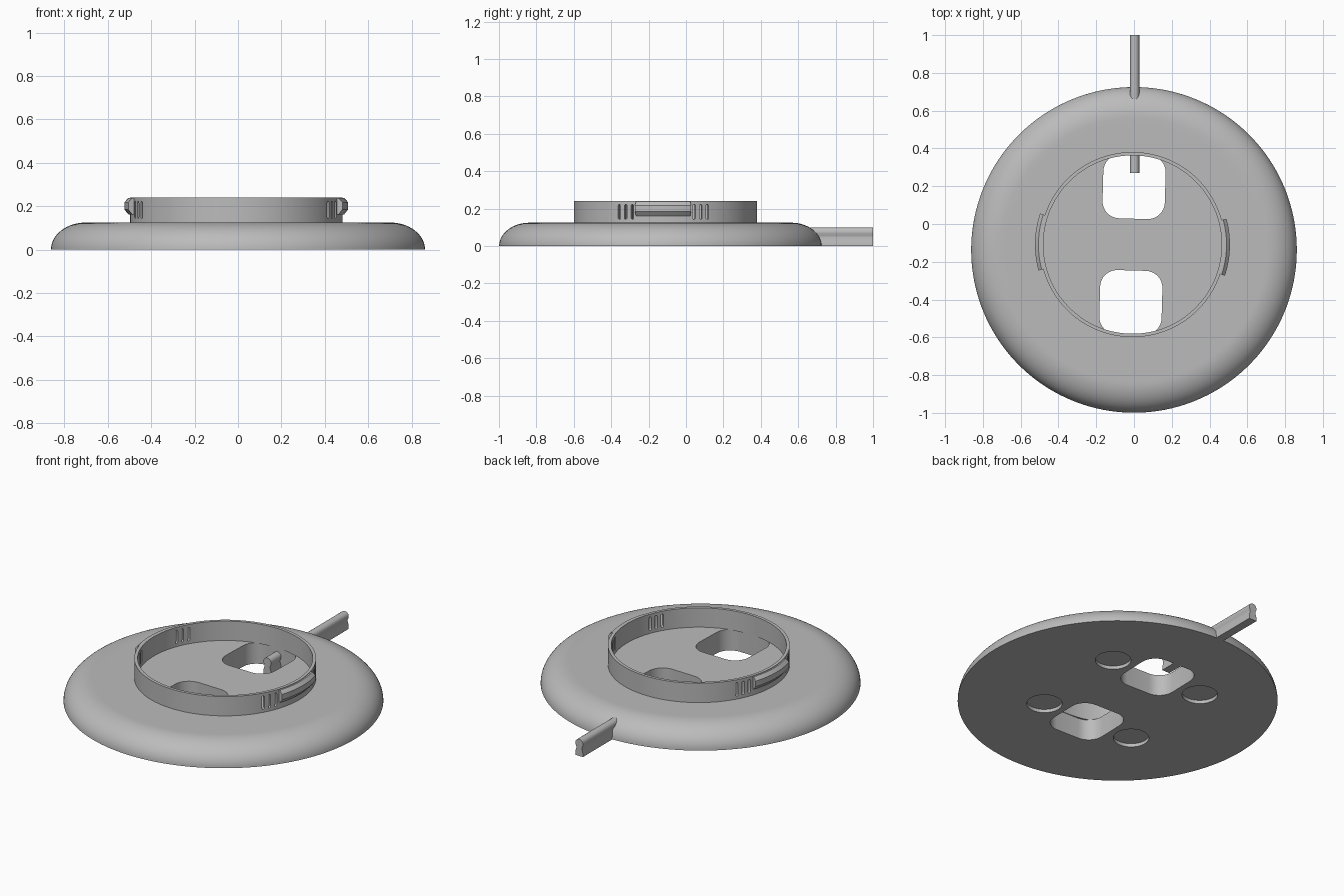
import bpy, bmesh, math
from mathutils import Matrix, Vector

if "Cube" in bpy.data.objects:
    bpy.data.objects.remove(bpy.data.objects["Cube"])

grey = bpy.data.materials.new("plain grey")
grey.diffuse_color = (0.5, 0.5, 0.5, 1)
grey.use_nodes = True
grey.node_tree.nodes["Principled BSDF"].inputs["Base Color"].default_value = grey.diffuse_color

DISC_C = Vector((0, -0.137, 0))
TILT = Matrix.Translation((-0.008, -0.109, 0)) @ Matrix.Rotation(math.radians(-1.6), 4, 'Z')
TOP = 0.125


def finish(bm, name, matrix=Matrix()):
    bmesh.ops.remove_doubles(bm, verts=bm.verts, dist=1e-6)
    bmesh.ops.recalc_face_normals(bm, faces=bm.faces)
    bm.transform(matrix)
    me = bpy.data.meshes.new(name)
    bm.to_mesh(me)
    bm.free()
    ob = bpy.data.objects.new(name, me)
    bpy.context.collection.objects.link(ob)
    me.materials.append(grey)
    return ob


def sweep(profile, name, matrix, start=0, end=360, steps=128, closed=True):
    """Turn an (r, z) profile around z; a partial turn gets end caps."""
    bm = bmesh.new()
    full = end - start == 360
    rings = []
    for i in range(steps if full else steps + 1):
        a = math.radians(start + (end - start) * i / steps)
        rings.append([bm.verts.new((r * math.cos(a), r * math.sin(a), z)) for r, z in profile])
    n = len(profile)
    for i in range(steps):
        p, q = rings[i], rings[(i + 1) % len(rings)]
        for j in range(n if closed else n - 1):
            k = (j + 1) % n
            bm.faces.new((p[j], q[j], q[k], p[k]))
    if not closed:
        bm.faces.new([r[0] for r in rings])
        bm.faces.new([r[-1] for r in rings])
    elif not full:
        bm.faces.new(rings[0])
        bm.faces.new(rings[-1])
    return finish(bm, name, matrix)


def prism(points, depth, name, matrix):
    """Extrude an xy outline along local z."""
    bm = bmesh.new()
    f = bm.faces.new([bm.verts.new((x, y, 0)) for x, y in points])
    ext = bmesh.ops.extrude_face_region(bm, geom=[f])
    bmesh.ops.translate(bm, vec=(0, 0, depth), verts=[v for v in ext['geom'] if isinstance(v, bmesh.types.BMVert)])
    return finish(bm, name, matrix)


def rounded(hx, hy, r, seg=8):
    pts = []
    for q, (sx, sy) in enumerate([(1, 1), (-1, 1), (-1, -1), (1, -1)]):
        for i in range(seg + 1):
            a = math.pi / 2 * (q + i / seg)
            pts.append((sx * (hx - r) + r * math.cos(a), sy * (hy - r) + r * math.sin(a)))
    return pts


def circle(r, n=48):
    return [(r * math.cos(2 * math.pi * i / n), r * math.sin(2 * math.pi * i / n)) for i in range(n)]


def cut(ob, cutters):
    bpy.context.view_layer.objects.active = ob
    for c in cutters:
        m = ob.modifiers.new("cut", 'BOOLEAN')
        m.operation, m.solver, m.object = 'DIFFERENCE', 'EXACT', c
        bpy.ops.object.modifier_apply(modifier=m.name)
        bpy.data.objects.remove(c)


# Round base with a quarter-ellipse rim
rim = [(0.70 + 0.162 * math.cos(t * math.pi / 32), TOP * math.sin(t * math.pi / 32)) for t in range(17)]
base = sweep(rim + [(0.68, TOP)], "base", Matrix.Translation(DISC_C), steps=160, closed=False)

# Two rounded openings and four shallow foot recesses
cutters = [prism(rounded(0.165, 0.169, 0.09), 0.4, "opening_cutter",
                 TILT @ Matrix.Translation((0, s * 0.306, -0.1))) for s in (1, -1)]
cutters += [prism(circle(0.096), 0.12, "foot_cutter",
                  TILT @ Matrix.Translation((sx * 0.298, sy * 0.298, -0.1)))
            for sx in (1, -1) for sy in (1, -1)]
cut(base, cutters)

# Upright collar with three slots on each side of both clips
collar = sweep([(0.49, TOP - 0.002), (0.49, 0.24), (0.472, 0.24), (0.472, TOP - 0.002)], "collar", TILT)
slots = []
for side in (0, 180):
    for a in (19.7, 24.2, 28.7):
        for s in (1, -1):
            m = TILT @ Matrix.Rotation(math.radians(side + s * a), 4, 'Z') \
                @ Matrix.Translation((0.43, 0, 0.183)) @ Matrix.Rotation(math.pi / 2, 4, 'Y')
            slots.append(prism(rounded(0.040, 0.0075, 0.0074, 4), 0.1, "slot_cutter", m))
cut(collar, slots)

# Curved clips on the left and right of the collar
clip_profile = [(0.48, 0.237), (0.498, 0.237), (0.516, 0.218), (0.516, 0.185), (0.497, 0.162), (0.48, 0.162)]
clips = [sweep(clip_profile, n, TILT, c - 17, c + 17, 20) for n, c in (("right_clip", 0), ("left_clip", 180))]

# Cable strip with a round top and a pinched waist, running out of the back
half = [(0.025, 0.0), (0.024, 0.025), (0.018, 0.045), (0.019, 0.055), (0.025, 0.068)]
arch = [(0.025 * math.cos(math.pi * i / 12), 0.075 + 0.025 * math.sin(math.pi * i / 12)) for i in range(13)]
outline = half + arch + [(-x, z) for x, z in reversed(half)]
cable = prism(outline, 0.73, "cable", Matrix.Translation((0.003, 1.0, 0)) @ Matrix.Rotation(math.pi / 2, 4, 'X'))

for ob in [base, collar, cable] + clips:
    bpy.ops.object.select_all(action='DESELECT')
    ob.select_set(True)
    bpy.context.view_layer.objects.active = ob
    bpy.ops.object.shade_smooth_by_angle(angle=math.radians(30))
